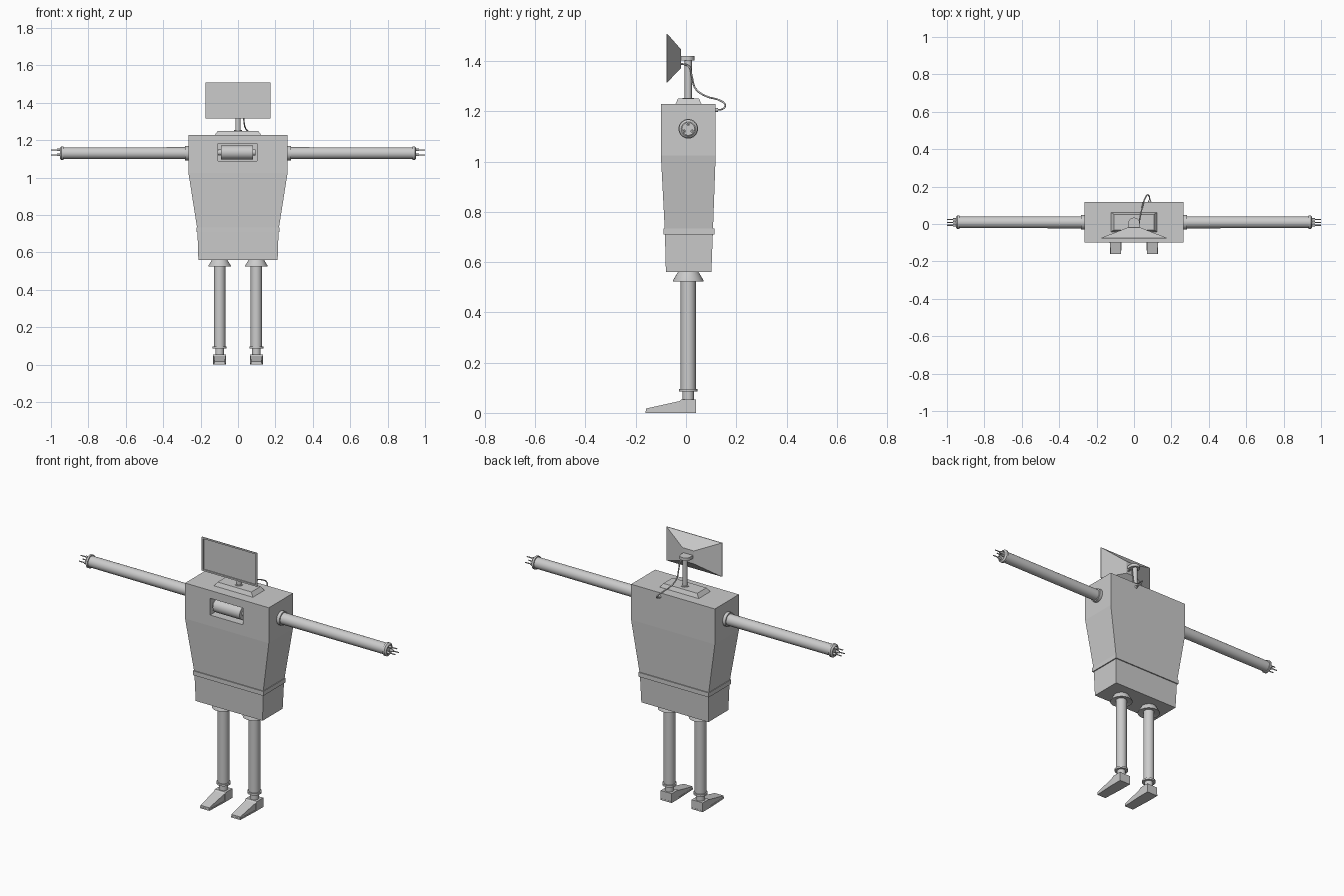
import bpy, bmesh
from math import pi, sin, cos, radians
from mathutils import Vector, Matrix

if "Cube" in bpy.data.objects:
    bpy.data.objects.remove(bpy.data.objects["Cube"])

CY = 0.009          # depth of the body's centre line
ARM_Z = 1.13


def finish(name, bm, smooth=False):
    bmesh.ops.recalc_face_normals(bm, faces=bm.faces)
    mesh = bpy.data.meshes.new(name)
    bm.to_mesh(mesh)
    bm.free()
    ob = bpy.data.objects.new(name, mesh)
    bpy.context.collection.objects.link(ob)
    if smooth:
        bpy.ops.object.select_all(action='DESELECT')
        bpy.context.view_layer.objects.active = ob
        ob.select_set(True)
        bpy.ops.object.shade_smooth_by_angle(angle=radians(35))
    return ob


def loft(name, loops, smooth=False):
    """Skin a chain of point loops and cap both ends."""
    bm = bmesh.new()
    rings = [[bm.verts.new(p) for p in loop] for loop in loops]
    n = len(rings[0])
    for a, b in zip(rings, rings[1:]):
        for i in range(n):
            j = (i + 1) % n
            bm.faces.new((a[i], a[j], b[j], b[i]))
    bm.faces.new(rings[0])
    bm.faces.new(rings[-1])
    return finish(name, bm, smooth)


def rect_z(z, hx, y0, y1):
    return [(-hx, y0, z), (hx, y0, z), (hx, y1, z), (-hx, y1, z)]


def rect_y(y, cx, hx, z0, z1):
    return [(cx - hx, y, z0), (cx + hx, y, z0), (cx + hx, y, z1), (cx - hx, y, z1)]


def turned(name, origin, axis, profile, sides=32):
    """Round part: profile of (distance along axis, radius)."""
    rot = Vector((0, 0, 1)).rotation_difference(Vector(axis)).to_matrix()
    loops = []
    for d, r in profile:
        loops.append([Vector(origin) + rot @ Vector((r * cos(2 * pi * i / sides),
                                                     r * sin(2 * pi * i / sides), d))
                      for i in range(sides)])
    return loft(name, loops, True)


# torso with battery recess in the chest
torso = loft("torso", [rect_z(0.56, 0.212, -0.08, 0.101),
                       rect_z(0.72, 0.217, -0.084, 0.107),
                       rect_z(1.025, 0.265, -0.1, 0.118),
                       rect_z(1.228, 0.265, -0.1, 0.118)])
cutter = loft("recess_cutter", [rect_y(-0.2, -0.003, 0.104, 1.087, 1.183),
                                rect_y(-0.03, -0.003, 0.104, 1.087, 1.183)])
cutter.hide_render = True
cut = torso.modifiers.new("recess", 'BOOLEAN')
cut.operation, cut.solver, cut.object = 'DIFFERENCE', 'EXACT', cutter
bpy.context.view_layer.objects.active = torso
bpy.ops.object.modifier_apply(modifier=cut.name)
bpy.data.objects.remove(cutter)

# chest battery lying in the recess
turned("battery", (-0.107, -0.063, 1.134), (1, 0, 0),
       [(0, 0.015), (0.017, 0.015), (0.017, 0.037), (0.187, 0.037), (0.187, 0.016), (0.2, 0.016)])

# waist belt
loft("waist_belt", [rect_z(0.709, 0.223, -0.09, 0.113), rect_z(0.734, 0.223, -0.09, 0.113)])

# neck: base plate, post and rounded bracket
loft("neck_base", [rect_z(1.226, 0.125, -0.043, 0.063), rect_z(1.25, 0.107, -0.032, 0.052)])
turned("neck_post", (0, CY, 1.245), (0, 0, 1),
       [(0, 0.022), (0.008, 0.022), (0.008, 0.014), (0.16, 0.014)])
bracket = [(-0.03, -0.024), (0.03, -0.024)]
bracket += [(0.03 * cos(pi * i / 16), 0.006 + 0.028 * sin(pi * i / 16)) for i in range(17)]
loft("neck_bracket", [[(x, y, z) for x, y in bracket] for z in (1.402, 1.419)], True)

# screen head with recessed front and tapered back
loft("screen_head", [rect_y(-0.072, 0, 0.166, 1.324, 1.499),
                     rect_y(-0.078, 0, 0.166, 1.324, 1.499),
                     rect_y(-0.078, 0, 0.175, 1.315, 1.508),
                     rect_y(-0.074, 0, 0.175, 1.315, 1.508),
                     rect_y(-0.02, 0, 0.036, 1.372, 1.446)])

# cable from the head to the back of the torso
path = [(0.025, -0.024, 1.39), (0.028, 0.012, 1.378), (0.03, 0.023, 1.34),
        (0.033, 0.038, 1.29), (0.042, 0.08, 1.26), (0.058, 0.135, 1.243),
        (0.073, 0.156, 1.225), (0.082, 0.145, 1.209), (0.084, 0.115, 1.205)]
curve = bpy.data.curves.new("head_cable", 'CURVE')
curve.dimensions = '3D'
curve.bevel_depth, curve.bevel_resolution, curve.resolution_u = 0.0035, 2, 6
curve.use_fill_caps = True
spline = curve.splines.new('BEZIER')
spline.bezier_points.add(len(path) - 1)
for point, co in zip(spline.bezier_points, path):
    point.co = co
    point.handle_left_type = point.handle_right_type = 'AUTO'
bpy.context.collection.objects.link(bpy.data.objects.new("head_cable", curve))
turned("cable_plug", (0.084, 0.116, 1.205), (0, 1, 0), [(0, 0.009), (0.012, 0.007)], 16)

for side, s in (("left", 1), ("right", -1)):
    # arm with shoulder collar and wrist ring
    turned(side + "_arm", (0, CY, ARM_Z), (s, 0, 0),
           [(0.26, 0.039), (0.283, 0.039), (0.283, 0.032), (0.934, 0.031), (0.934, 0.037),
            (0.945, 0.037), (0.953, 0.028), (0.953, 0.024), (0.946, 0.024)])
    # three stepped finger pins
    for k in range(3):
        a = pi / 2 + k * 2 * pi / 3
        turned(f"{side}_finger_{k + 1}", (0, CY + 0.018 * cos(a), ARM_Z + 0.018 * sin(a)),
               (s, 0, 0), [(0.945, 0.0065), (0.967, 0.0065), (0.967, 0.003), (1.0, 0.003)], 12)

    # leg with ankle ring, and flared hip skirt
    x = 0.098 * s
    turned(side + "_leg", (x, CY, 0), (0, 0, 1),
           [(0.045, 0.023), (0.085, 0.023), (0.085, 0.037), (0.096, 0.037),
            (0.096, 0.03), (0.535, 0.03)])
    turned(side + "_hip_skirt", (x, CY, 0), (0, 0, 1),
           [(0.53, 0.033), (0.523, 0.061), (0.527, 0.061), (0.562, 0.04)])

    # foot: heel block and sloping toe
    loft(side + "_heel", [rect_y(-0.027, x, 0.035, 0.003, 0.046),
                          rect_y(-0.018, x, 0.035, 0.003, 0.053),
                          rect_y(0.039, x, 0.035, 0.003, 0.053)])
    loft(side + "_toe", [rect_y(-0.16, x, 0.028, 0.003, 0.017),
                         rect_y(-0.025, x, 0.032, 0.003, 0.047)])
    loft(side + "_sole", [rect_y(-0.161, x, 0.029, 0, 0.008),
                          rect_y(-0.027, x, 0.035, 0, 0.008),
                          rect_y(0.04, x, 0.035, 0, 0.008)])
